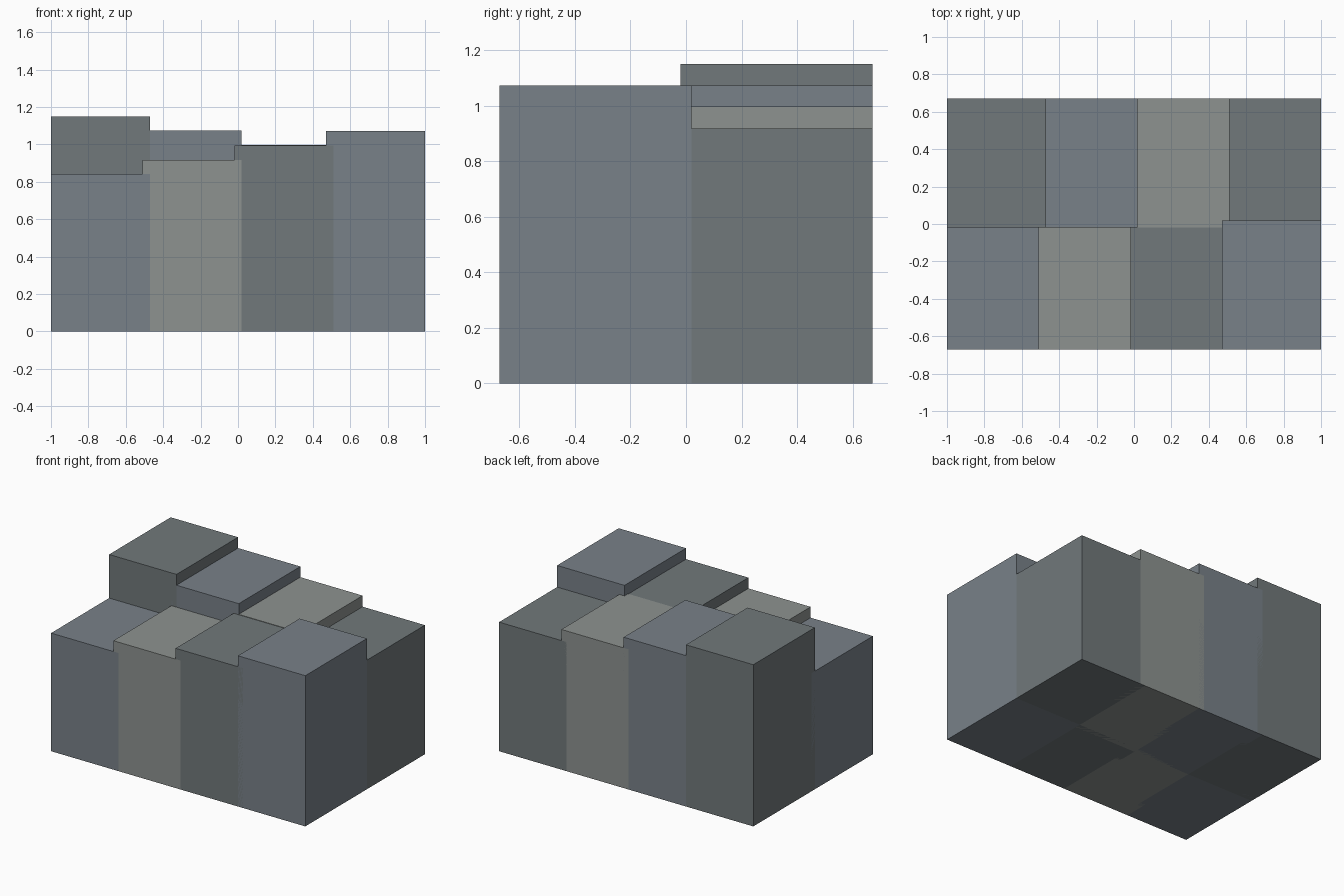
import bpy

if "Cube" in bpy.data.objects:
    bpy.data.objects.remove(bpy.data.objects["Cube"])

# Three stone tones used in rotation
TONES = [(0.19, 0.22, 0.25, 1), (0.27, 0.29, 0.28, 1), (0.165, 0.19, 0.197, 1)]
mats = []
for i, tone in enumerate(TONES):
    m = bpy.data.materials.new(f"stone_{i}")
    m.diffuse_color = tone
    m.use_nodes = True
    m.node_tree.nodes["Principled BSDF"].inputs["Base Color"].default_value = m.diffuse_color
    mats.append(m)


def block(name, x0, x1, y0, y1, h, mat):
    bpy.ops.mesh.primitive_cube_add(size=1, location=((x0 + x1) / 2, (y0 + y1) / 2, h / 2))
    o = bpy.context.object
    o.name = name
    o.scale = (x1 - x0, y1 - y0, h)
    bpy.ops.object.transform_apply(location=False, rotation=False, scale=True)
    o.data.materials.append(mat)


# Two rows of four slightly overlapping blocks; the front row climbs to the
# right and the back row climbs back to the left, like a turning stair
W, PITCH = 0.53, 0.49
ROWS = [("front", -0.672, 0.02, (0.84, 0.917, 0.994, 1.072)),
        ("back", -0.02, 0.672, (1.15, 1.073, 0.997, 0.918))]
for r, (row, y0, y1, heights) in enumerate(ROWS):
    for c, h in enumerate(heights):
        x0 = -1 + c * PITCH
        block(f"{row}_step_{c + 1}", x0, x0 + W, y0, y1, h, mats[(c - r) % 3])
